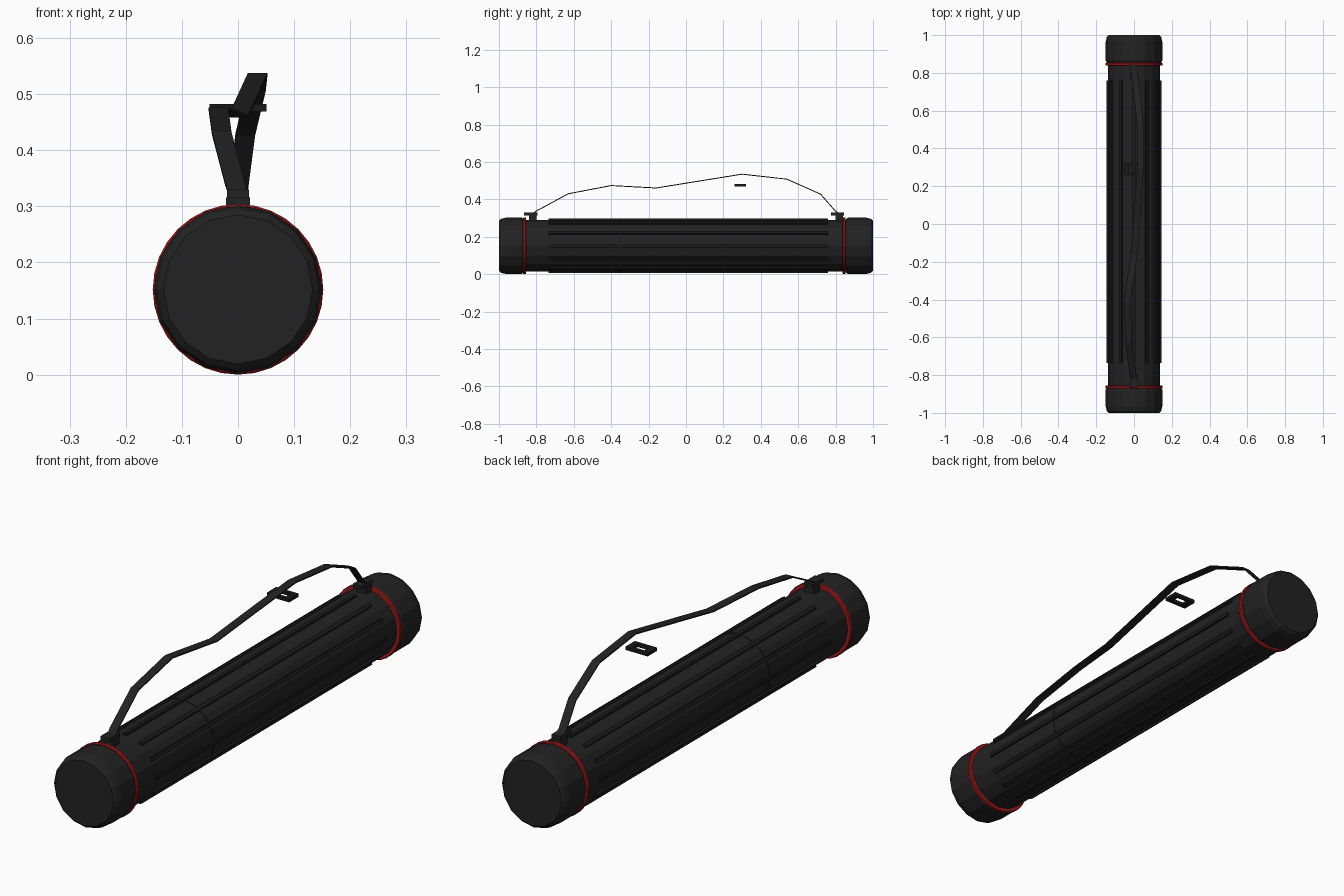
import bpy, bmesh, math
from mathutils import Vector, Matrix

if "Cube" in bpy.data.objects:
    bpy.data.objects.remove(bpy.data.objects["Cube"])

CZ = 0.152  # height of the tube axis


def material(name, color):
    m = bpy.data.materials.new(name)
    m.diffuse_color = (*color, 1)
    m.use_nodes = True
    m.node_tree.nodes["Principled BSDF"].inputs["Base Color"].default_value = m.diffuse_color
    return m


BLACK = material("charcoal", (0.016, 0.016, 0.016))
DARK = material("dark_rubber", (0.010, 0.010, 0.010))
RED = material("red", (0.36, 0.012, 0.012))


def finish(name, bm, mat):
    bmesh.ops.recalc_face_normals(bm, faces=bm.faces)
    me = bpy.data.meshes.new(name)
    bm.to_mesh(me)
    bm.free()
    me.materials.append(mat)
    ob = bpy.data.objects.new(name, me)
    bpy.context.collection.objects.link(ob)
    return ob


def lathe(name, profile, sides, mat, closed=False):
    """Turn (y, radius) points around the tube axis; ends are capped unless closed."""
    bm = bmesh.new()
    rings = []
    for y, r in profile:
        angles = [2 * math.pi * i / sides for i in range(sides)]
        rings.append([bm.verts.new((r * math.cos(a), y, CZ + r * math.sin(a))) for a in angles])
    pairs = list(zip(rings, rings[1:]))
    if closed:
        pairs.append((rings[-1], rings[0]))
    else:
        bm.faces.new(rings[0])
        bm.faces.new(rings[-1])
    for a, b in pairs:
        for i in range(sides):
            j = (i + 1) % sides
            bm.faces.new((a[i], a[j], b[j], b[i]))
    return finish(name, bm, mat)


def add_box(bm, lo, hi, turn=Matrix()):
    lo, hi = Vector(lo), Vector(hi)
    mat = turn @ Matrix.Translation((lo + hi) / 2) @ Matrix.Diagonal((*(hi - lo), 1))
    bmesh.ops.create_cube(bm, size=1, matrix=mat)


# Tube body with a raised joint band
lathe("tube", [(-0.87, 0.138), (0.86, 0.138)], 16, BLACK)
lathe("joint_band", [(-0.356, 0.134), (-0.356, 0.1405), (-0.346, 0.1405), (-0.346, 0.134)],
      16, BLACK, closed=True)

# End caps with bevelled rims
for name, s, inner in (("front_cap", -1, 0.868), ("back_cap", 1, 0.855)):
    lathe(name, [(s * inner, 0.143), (s * (inner + 0.01), 0.15), (s * 0.965, 0.15),
                 (s * 0.99, 0.144), (s * 1.0, 0.133)], 16, BLACK)

# Red sealing rings
for name, y in (("front_ring", -0.863), ("back_ring", 0.846)):
    lathe(name, [(y - 0.008, 0.134), (y - 0.008, 0.149), (y - 0.004, 0.152),
                 (y + 0.004, 0.152), (y + 0.008, 0.149), (y + 0.008, 0.134)],
          32, RED, closed=True)

# Lengthwise grip ribs
bm = bmesh.new()
for k in range(12):
    turn = Matrix.Translation((0, 0, CZ)) @ Matrix.Rotation(k * math.pi / 6, 4, 'Y')
    add_box(bm, (0.128, -0.735, -0.008), (0.145, 0.76, 0.008), turn)
finish("grip_ribs", bm, DARK)

# Strap mounts: post and top plate
for name, s, d in (("front_mount", -1, 0), ("back_mount", 1, -0.02)):
    bm = bmesh.new()
    y0, y1 = sorted((s * (0.865 + d), s * (0.795 + d)))
    add_box(bm, (-0.020, y0, 0.315), (0.020, y1, 0.33))
    y0, y1 = sorted((s * 0.84, s * 0.80))
    add_box(bm, (-0.021, y0, 0.27), (0.021, y1, 0.316))
    finish(name, bm, BLACK)

# Carrying strap: a thin flat ribbon following a loose arc
path = [(0, -0.82, 0.325), (-0.005, -0.80, 0.338), (-0.029, -0.63, 0.430), (-0.035, -0.40, 0.474),
        (0.001, -0.16, 0.461), (0.035, 0.30, 0.535), (0.032, 0.54, 0.508),
        (0.013, 0.72, 0.428), (0.001, 0.80, 0.336), (0, 0.82, 0.325)]
bm = bmesh.new()
rows = []
for i, p in enumerate(path):
    before, after = Vector(path[max(i - 1, 0)]), Vector(path[min(i + 1, len(path) - 1)])
    t = (after - before).normalized()
    n = Vector((0, -t.z, t.y)).normalized() * 0.0025
    w = Vector((0.0175, 0, 0))
    c = Vector(p)
    rows.append([bm.verts.new(c + q) for q in (-w - n, w - n, w + n, -w + n)])
for a, b in zip(rows, rows[1:]):
    for i in range(4):
        j = (i + 1) % 4
        bm.faces.new((a[i], a[j], b[j], b[i]))
bm.faces.new(rows[0])
bm.faces.new(rows[-1])
finish("strap", bm, BLACK)

# Rectangular strap buckle
bm = bmesh.new()
for s in (-1, 1):
    add_box(bm, (s * 0.039 - 0.012, 0.26, 0.469), (s * 0.039 + 0.012, 0.322, 0.482))
    y = 0.291 + s * 0.0235
    add_box(bm, (-0.027, y - 0.0075, 0.469), (0.027, y + 0.0075, 0.482))
finish("buckle", bm, DARK)
